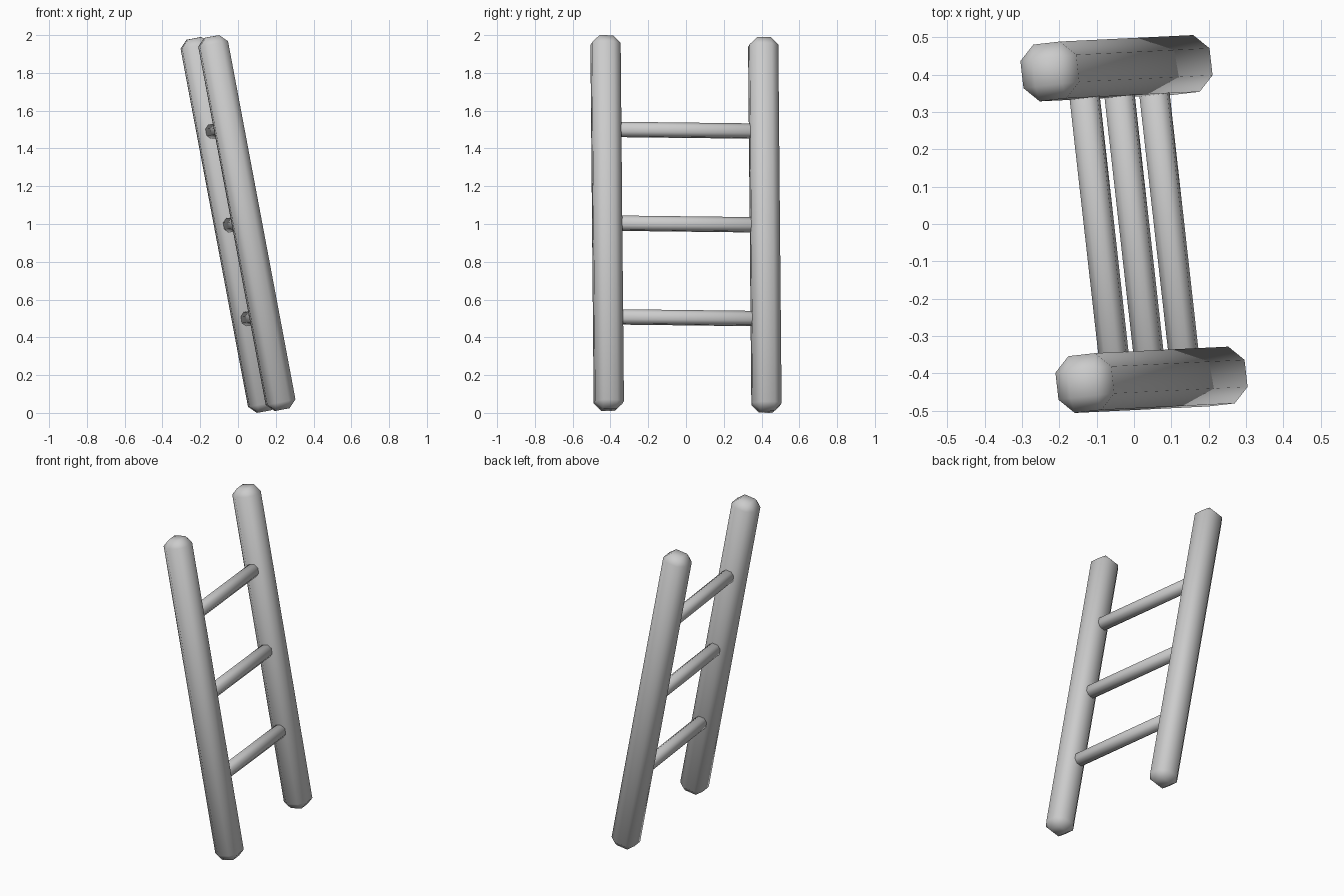
import bpy
from mathutils import Vector, Matrix

if "Cube" in bpy.data.objects:
    bpy.data.objects.remove(bpy.data.objects["Cube"])

# Leaning frame of the ladder: rails run along "up", rungs along "across"
up = Vector((-0.37, -0.018, 1.965)).normalized()
across = Vector((-0.095, 0.845, -0.01))
across = (across - up * across.dot(up)).normalized()
depth = across.cross(up)
FRAME = Matrix((depth, across, up)).transposed().to_4x4()
CENTRE = Vector((0, 0, 1))

RAIL_OFFSET = 0.42
RUNG_STEP = 0.505


def bar(name, local_pos, size, chamfer):
    """Box with chamfered edges, placed in the leaning frame."""
    bpy.ops.mesh.primitive_cube_add(size=1)
    ob = bpy.context.object
    ob.name = name
    ob.data.transform(Matrix.Diagonal((*size, 1)))
    ob.matrix_world = (Matrix.Translation(CENTRE) @ FRAME
                       @ Matrix.Translation(Vector(local_pos)))
    bev = ob.modifiers.new("chamfer", 'BEVEL')
    bev.width = chamfer
    bev.segments = 1
    bev.limit_method = 'NONE'
    bpy.ops.object.modifier_apply(modifier=bev.name)
    bpy.ops.object.shade_smooth()
    return ob


# Two side rails
for name, side in (("front_rail", -1), ("back_rail", 1)):
    bar(name, (0, side * RAIL_OFFSET, 0), (0.153, 0.153, 2.01), 0.04)

# Three rungs, ends sunk into the rails
for name, i in (("lower_rung", -1), ("middle_rung", 0), ("upper_rung", 1)):
    bar(name, (0, 0, i * RUNG_STEP), (0.076, 0.82, 0.076), 0.02)
